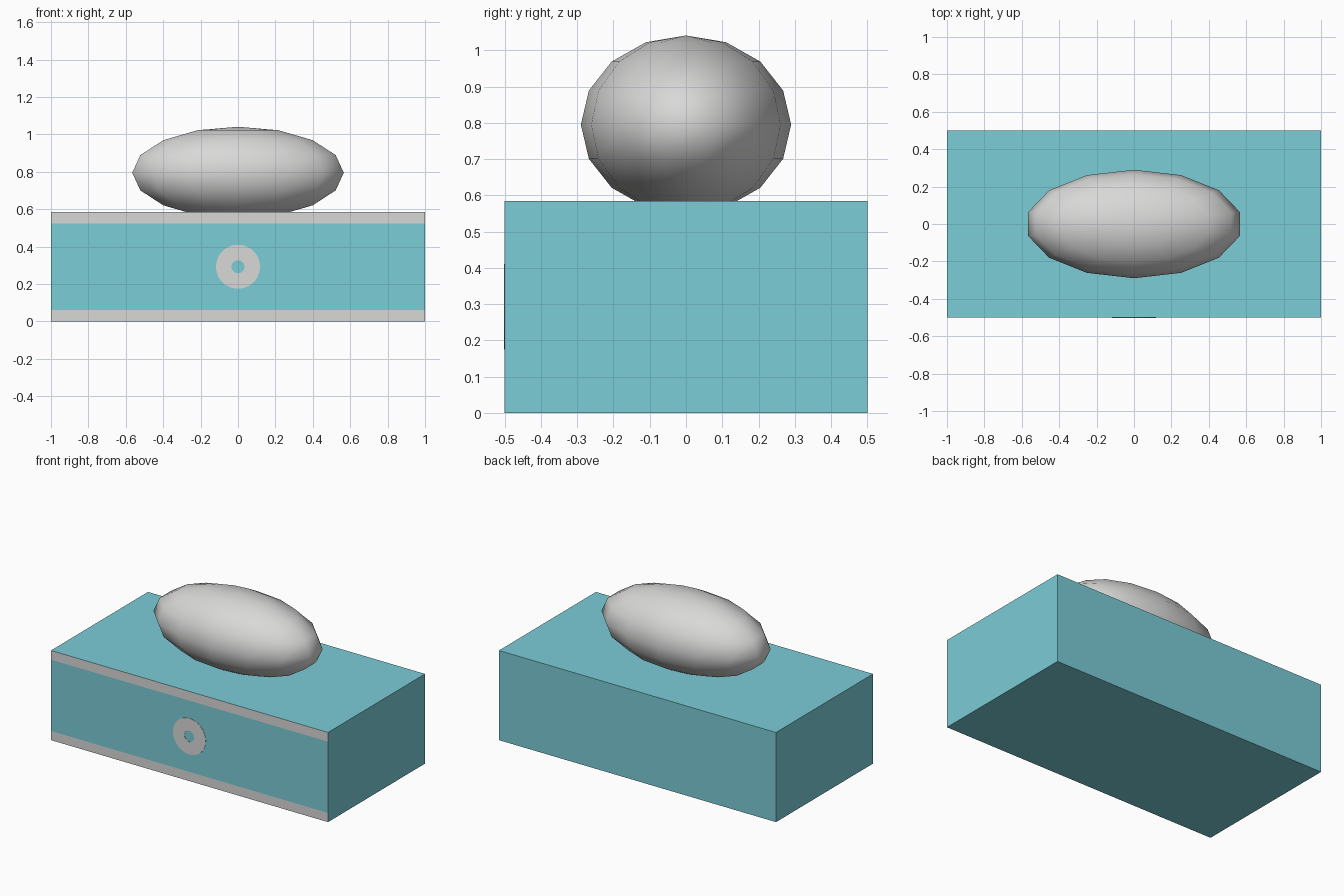
import bpy, bmesh, math
from mathutils import Vector

if "Cube" in bpy.data.objects:
    bpy.data.objects.remove(bpy.data.objects["Cube"])


def material(name, rgb):
    m = bpy.data.materials.new(name)
    m.diffuse_color = (*rgb, 1)
    m.use_nodes = True
    m.node_tree.nodes["Principled BSDF"].inputs["Base Color"].default_value = m.diffuse_color
    return m


TEAL = material("teal", (0.20, 0.61, 0.68))
GREY = material("light grey", (0.69, 0.69, 0.685))
HEIGHT, BAND = 0.585, 0.06


def make_object(name, bm, *mats):
    bmesh.ops.recalc_face_normals(bm, faces=bm.faces)
    me = bpy.data.meshes.new(name)
    bm.to_mesh(me)
    bm.free()
    for m in mats:
        me.materials.append(m)
    ob = bpy.data.objects.new(name, me)
    bpy.context.collection.objects.link(ob)
    return ob


# Box with grey bands along the top and bottom of the front face
bm = bmesh.new()
bmesh.ops.create_cube(bm, size=1)
for v in bm.verts:
    v.co = Vector((v.co.x * 2, v.co.y, (v.co.z + 0.5) * HEIGHT))
for z in (BAND, HEIGHT - BAND):
    bmesh.ops.bisect_plane(bm, geom=bm.verts[:] + bm.edges[:] + bm.faces[:],
                           plane_co=(0, 0, z), plane_no=(0, 0, 1))
bm.normal_update()
for f in bm.faces:
    z = f.calc_center_median().z
    if f.normal.y < -0.9 and not BAND < z < HEIGHT - BAND:
        f.material_index = 1
make_object("box_body", bm, TEAL, GREY)

# Flat ring on the front, as a very thin plate
bm = bmesh.new()
N = 32
rows = []
for r, y in ((0.035, -0.499), (0.035, -0.502), (0.118, -0.502), (0.118, -0.499)):
    rows.append([bm.verts.new((r * math.cos(2 * math.pi * i / N), y,
                               HEIGHT / 2 + r * math.sin(2 * math.pi * i / N)))
                 for i in range(N)])
for k in range(4):
    a, b = rows[k], rows[(k + 1) % 4]
    for i in range(N):
        j = (i + 1) % N
        bm.faces.new((a[i], a[j], b[j], b[i]))
make_object("front_ring", bm, GREY)

# Stretched low-poly ellipsoid resting slightly sunk into the box top
bm = bmesh.new()
SEG, RINGS = 14, 8
RX, RY, RZ, CZ = 0.58, 0.29, 0.246, 0.795
top = bm.verts.new((0, 0, CZ + RZ))
bottom = bm.verts.new((0, 0, CZ - RZ))
rows = []
for k in range(1, RINGS):
    t = math.pi * k / RINGS
    rows.append([bm.verts.new((RX * math.sin(t) * math.sin(2 * math.pi * i / SEG),
                               RY * math.sin(t) * math.cos(2 * math.pi * i / SEG),
                               CZ + RZ * math.cos(t))) for i in range(SEG)])
for i in range(SEG):
    j = (i + 1) % SEG
    bm.faces.new((top, rows[0][i], rows[0][j]))
    bm.faces.new((bottom, rows[-1][j], rows[-1][i]))
    for a, b in zip(rows, rows[1:]):
        bm.faces.new((a[i], b[i], b[j], a[j]))
for f in bm.faces:
    f.smooth = True
make_object("top_ellipsoid", bm, GREY)
